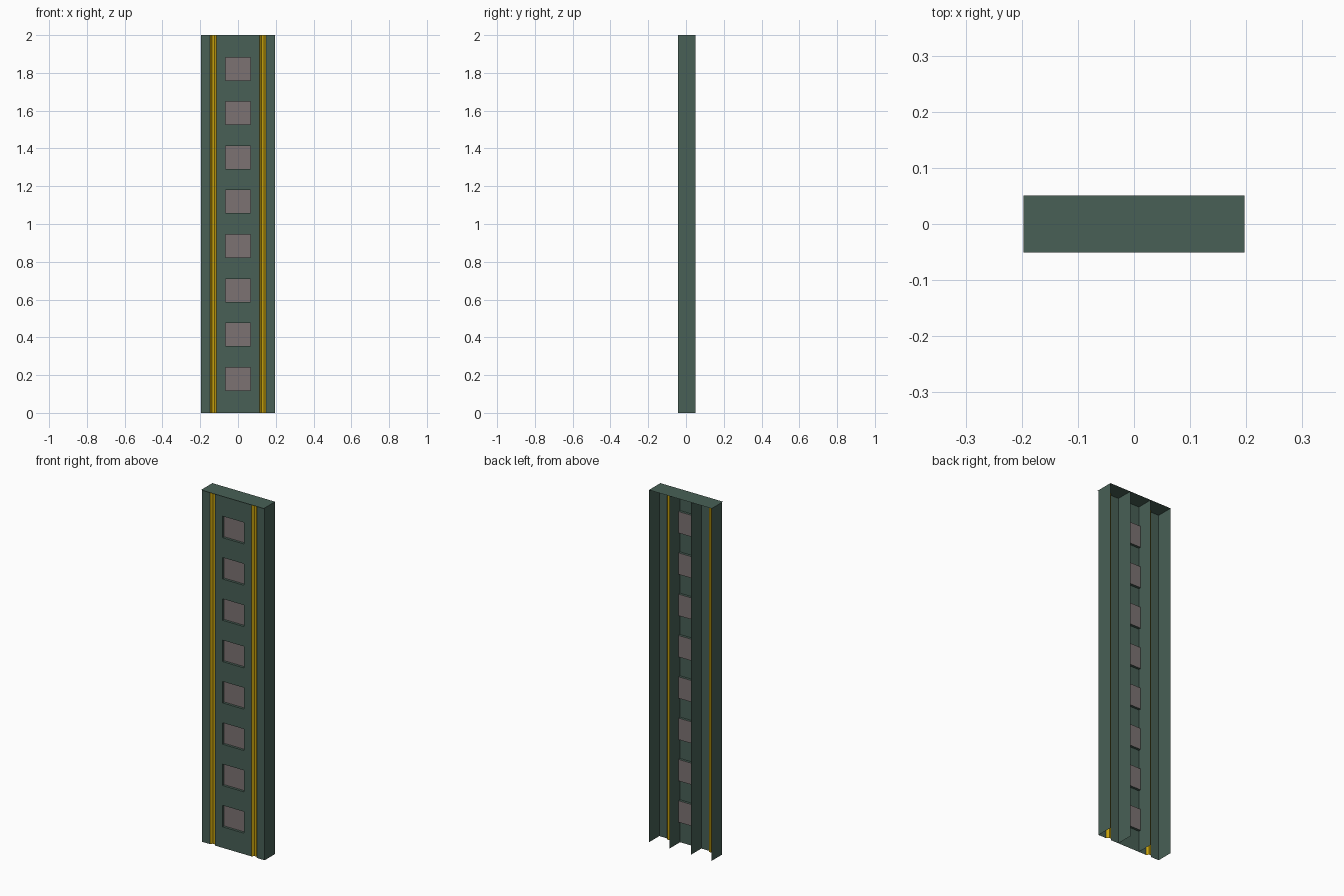
import bpy, bmesh

if "Cube" in bpy.data.objects:
    bpy.data.objects.remove(bpy.data.objects["Cube"])

H = 2.0                       # height
W = 0.197                     # half width
YF, YB = -0.042, 0.051        # front sheet and open back edge
WX, WH, DEPTH = 0.067, 0.061, 0.014   # window half width, half height, recess
N, Z0, STEP = 8, 0.18, 0.2345         # window row


def material(name, rgb):
    m = bpy.data.materials.new(name)
    m.diffuse_color = (*rgb, 1)
    m.use_nodes = True
    m.node_tree.nodes["Principled BSDF"].inputs["Base Color"].default_value = m.diffuse_color
    return m


green = material("dark green", (0.065, 0.117, 0.093))
gold = material("gold", (0.55, 0.35, 0.004))
grey = material("warm grey", (0.20, 0.17, 0.17))


def make(name, bm, mat):
    bmesh.ops.remove_doubles(bm, verts=bm.verts, dist=1e-5)
    me = bpy.data.meshes.new(name)
    bm.to_mesh(me)
    bm.free()
    me.materials.append(mat)
    ob = bpy.data.objects.new(name, me)
    bpy.context.collection.objects.link(ob)
    return ob


def quad(bm, *pts):
    bm.faces.new([bm.verts.new(p) for p in pts])


def sweep(bm, path, z0=0.0, z1=H):
    """Vertical sheet following a plan path of (x, y) points."""
    for (ax, ay), (bx, by) in zip(path, path[1:]):
        quad(bm, (ax, ay, z0), (bx, by, z0), (bx, by, z1), (ax, ay, z1))


GX, GW, GB, GD = 0.131, 0.017, 0.006, 0.012   # groove centre, widths, depth

# outer side walls with the front edge strips
for name, s in (("left", -1), ("right", 1)):
    bm = bmesh.new()
    path = [(s * W, YB), (s * W, YF), (s * (GX + GW), YF)]
    sweep(bm, path if s < 0 else path[::-1])
    make(name + "_side_wall", bm, green)

    # gold groove
    bm = bmesh.new()
    c = s * GX
    sweep(bm, [(c - GW, YF), (c - GB, YF + GD), (c + GB, YF + GD), (c + GW, YF)])
    make(name + "_gold_groove", bm, gold)

    # front strip beside the windows
    bm = bmesh.new()
    sweep(bm, sorted([(s * WX, YF), (s * (GX - GW), YF)]))
    make(name + "_front_strip", bm, green)

    # inner rib running behind the window edge
    bm = bmesh.new()
    sweep(bm, [(s * WX, YF), (s * WX, YB)])
    make(name + "_inner_rib", bm, green)

# centre strip with recessed window surrounds
bm = bmesh.new()
panes = bmesh.new()
below = 0.0
yi = YF + DEPTH
for i in range(N):
    lo, hi = Z0 + i * STEP - WH, Z0 + i * STEP + WH
    sweep(bm, [(-WX, YF), (WX, YF)], below, lo)
    for z in (lo, hi):
        quad(bm, (-WX, YF, z), (WX, YF, z), (WX, yi, z), (-WX, yi, z))
    sweep(panes, [(-WX, yi), (WX, yi)], lo, hi)
    below = hi
sweep(bm, [(-WX, YF), (WX, YF)], below, H)
make("centre_strip", bm, green)
make("window_panes", panes, grey)

# top cover with a small front lip
bm = bmesh.new()
quad(bm, (-W, -YB, H), (W, -YB, H), (W, YB, H), (-W, YB, H))
make("top_cover", bm, green)
